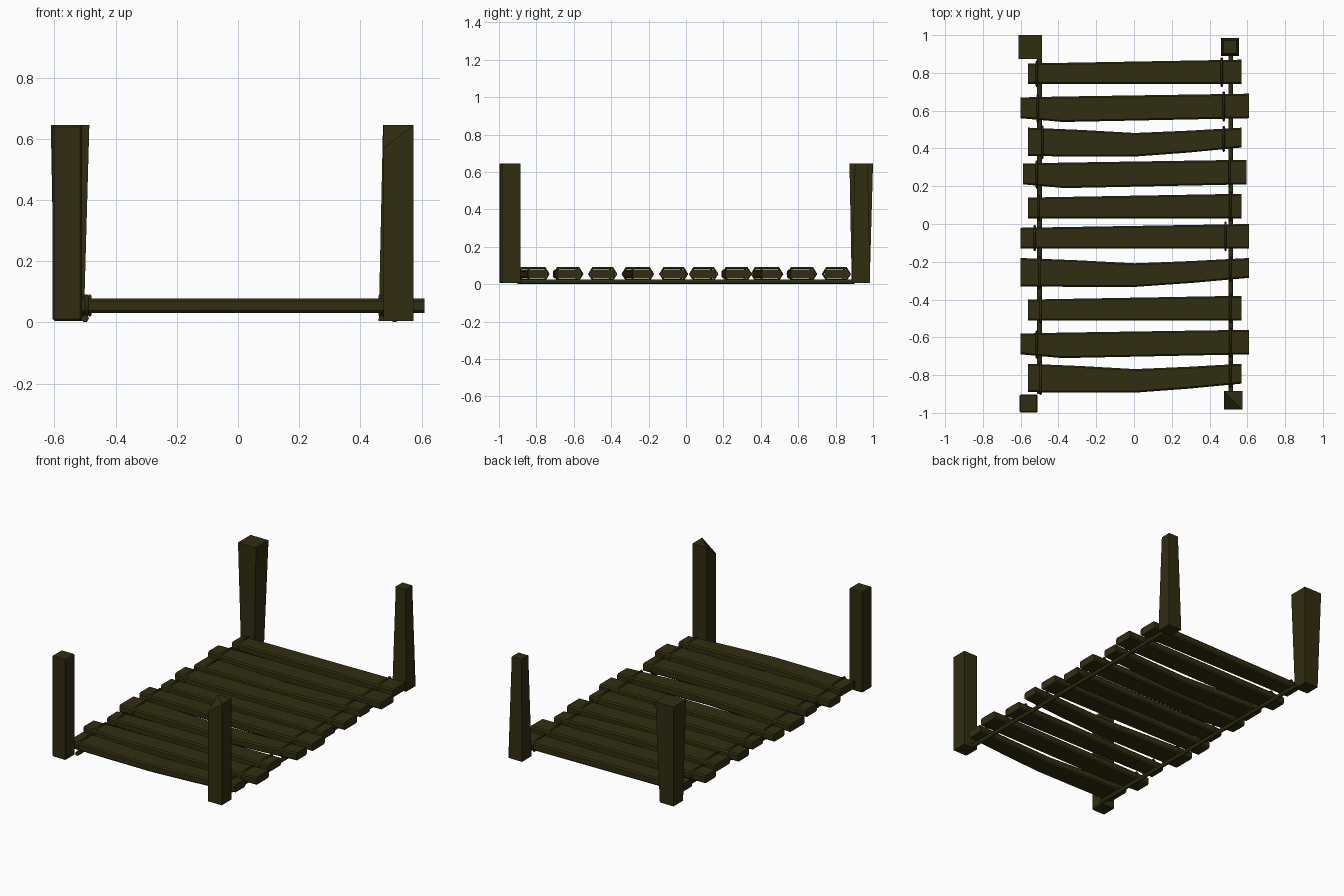
import bpy, bmesh
from mathutils import Vector

cube = bpy.data.objects.get("Cube")
if cube:
    bpy.data.objects.remove(cube)

wood = bpy.data.materials.new("dark olive wood")
wood.use_nodes = True
COLOUR = (0.030, 0.0265, 0.005, 1)
wood.diffuse_color = COLOUR
wood.node_tree.nodes["Principled BSDF"].inputs["Base Color"].default_value = COLOUR


def make_object(name, bm, smooth=False):
    bmesh.ops.recalc_face_normals(bm, faces=bm.faces)
    mesh = bpy.data.meshes.new(name)
    bm.to_mesh(mesh)
    bm.free()
    mesh.materials.append(wood)
    obj = bpy.data.objects.new(name, mesh)
    bpy.context.collection.objects.link(obj)
    if smooth:
        bpy.ops.object.select_all(action="DESELECT")
        obj.select_set(True)
        bpy.context.view_layer.objects.active = obj
        bpy.ops.object.shade_smooth_by_angle(angle=0.5)
    return obj


def loft(name, rings, smooth=False):
    """Skin a row of equal rings and cap both ends."""
    bm = bmesh.new()
    rows = [[bm.verts.new(p) for p in ring] for ring in rings]
    n = len(rows[0])
    for a, b in zip(rows, rows[1:]):
        for i in range(n):
            j = (i + 1) % n
            bm.faces.new((a[i], a[j], b[j], b[i]))
    bm.faces.new(rows[0])
    bm.faces.new(rows[-1])
    return make_object(name, bm, smooth)


def square(cx, cy, half, z):
    return [Vector((cx + sx * half, cy + sy * half, z))
            for sx, sy in ((-1, -1), (1, -1), (1, 1), (-1, 1))]


# Corner posts: one straight, one with a chipped corner, one flared, one tapered
POST_LOW, POST_TOP = 0.005, 0.645


def post(name, bottom, top):
    return loft(name, [square(*bottom, POST_LOW), square(*top, POST_TOP)])


straight = post("front_right_post", (-0.558, -0.95, 0.048), (-0.558, -0.95, 0.048))
bevel = straight.modifiers.new("worn edges", "BEVEL")
bevel.width = 0.006
bevel.segments = 1
post("back_right_post", (-0.552, 0.934, 0.048), (-0.549, 0.937, 0.063))
post("back_left_post", (0.508, 0.937, 0.048), (0.508, 0.937, 0.034))

chipped = post("front_left_post", (0.525, -0.933, 0.049), (0.525, -0.933, 0.049))
bm = bmesh.new()
bm.from_mesh(chipped.data)
top_face = max(bm.faces, key=lambda f: f.calc_center_median().z)
corner = min(top_face.verts, key=lambda v: v.co.x + v.co.y)
fold = [v for v in top_face.verts if (v.co.x - 0.525) * (v.co.y + 0.933) < 0]
bmesh.ops.connect_verts(bm, verts=fold)
corner.co.z -= 0.075
bm.to_mesh(chipped.data)
bm.free()

# Plank outlines: (position along half length, near edge, far edge)
SHAPES = {
    "plain": [(-1, 0, 0.11), (1, 0, 0.13)],
    "bulged": [(-1, 0, 0.11), (-0.63, -0.02, 0.115), (1, 0, 0.13)],
    "bent": [(-1, 0, 0.15), (-0.5, -0.003, 0.138), (0, -0.003, 0.122),
             (0.5, 0.018, 0.134), (1, 0.045, 0.15)],
}
# Rows from back to front: shape, near edge y, half length, binding x on each side
PLANKS = [
    ("plain", 0.74, 0.565, -0.515, 0.465), ("bulged", 0.56, 0.605, -0.51, 0.475),
    ("bent", 0.36, 0.565, -0.485, 0.475), ("bulged", 0.21, 0.592, -0.515, 0.505),
    ("plain", 0.03, 0.565, -0.505, 0.51), ("plain", -0.13, 0.605, -0.525, 0.485),
    ("bent", -0.33, 0.605, -0.50, 0.51), ("plain", -0.51, 0.565, -0.495, 0.51),
    ("bulged", -0.69, 0.605, -0.515, 0.51), ("bent", -0.89, 0.565, -0.495, 0.51),
]
BOTTOM, TOP, CHAMFER = 0.03, 0.078, 0.008


def plank_ring(x, lo, hi):
    c = CHAMFER
    return [(x, lo + c, BOTTOM), (x, hi - c, BOTTOM), (x, hi, BOTTOM + c),
            (x, hi, TOP - c), (x, hi - c, TOP), (x, lo + c, TOP),
            (x, lo, TOP - c), (x, lo, BOTTOM + c)]


def edges_at(shape, t):
    for (t0, a0, b0), (t1, a1, b1) in zip(shape, shape[1:]):
        if t <= t1:
            f = (t - t0) / (t1 - t0)
            return a0 + f * (a1 - a0), b0 + f * (b1 - b0)


def rope(name, points, radius, cyclic):
    curve = bpy.data.curves.new(name, "CURVE")
    curve.dimensions = "3D"
    curve.bevel_depth = radius
    curve.bevel_resolution = 1
    curve.use_fill_caps = True
    spline = curve.splines.new("POLY")
    spline.points.add(len(points) - 1)
    for sp, p in zip(spline.points, points):
        sp.co = (*p, 1)
    spline.use_cyclic_u = cyclic
    curve.materials.append(wood)
    obj = bpy.data.objects.new(name, curve)
    bpy.context.collection.objects.link(obj)


# Planks, each tied by a six-sided binding at both ends
for i, (kind, y, half, *binding_xs) in enumerate(PLANKS, 1):
    shape = SHAPES[kind]
    loft(f"plank_{i}", [plank_ring(0.004 + t * half, y + a, y + b) for t, a, b in shape], True)
    for side, x in zip(("right", "left"), binding_xs):
        a, b = edges_at(shape, x / half)
        lo, hi, mid = y + a - 0.009, y + b + 0.009, (BOTTOM + TOP) / 2
        low, high, inset = BOTTOM - 0.006, TOP + 0.008, 0.02
        rope(f"{side}_binding_{i}",
             [(x, lo, mid), (x, lo + inset, high), (x, hi - inset, high),
              (x, hi, mid), (x, hi - inset, low), (x, lo + inset, low)], 0.006, True)

# Long ropes running under the planks
for side, x in (("right", -0.50), ("left", 0.512)):
    rope(f"{side}_long_rope", [(x, -0.9, 0.013), (x, 0.9, 0.013)], 0.013, False)
